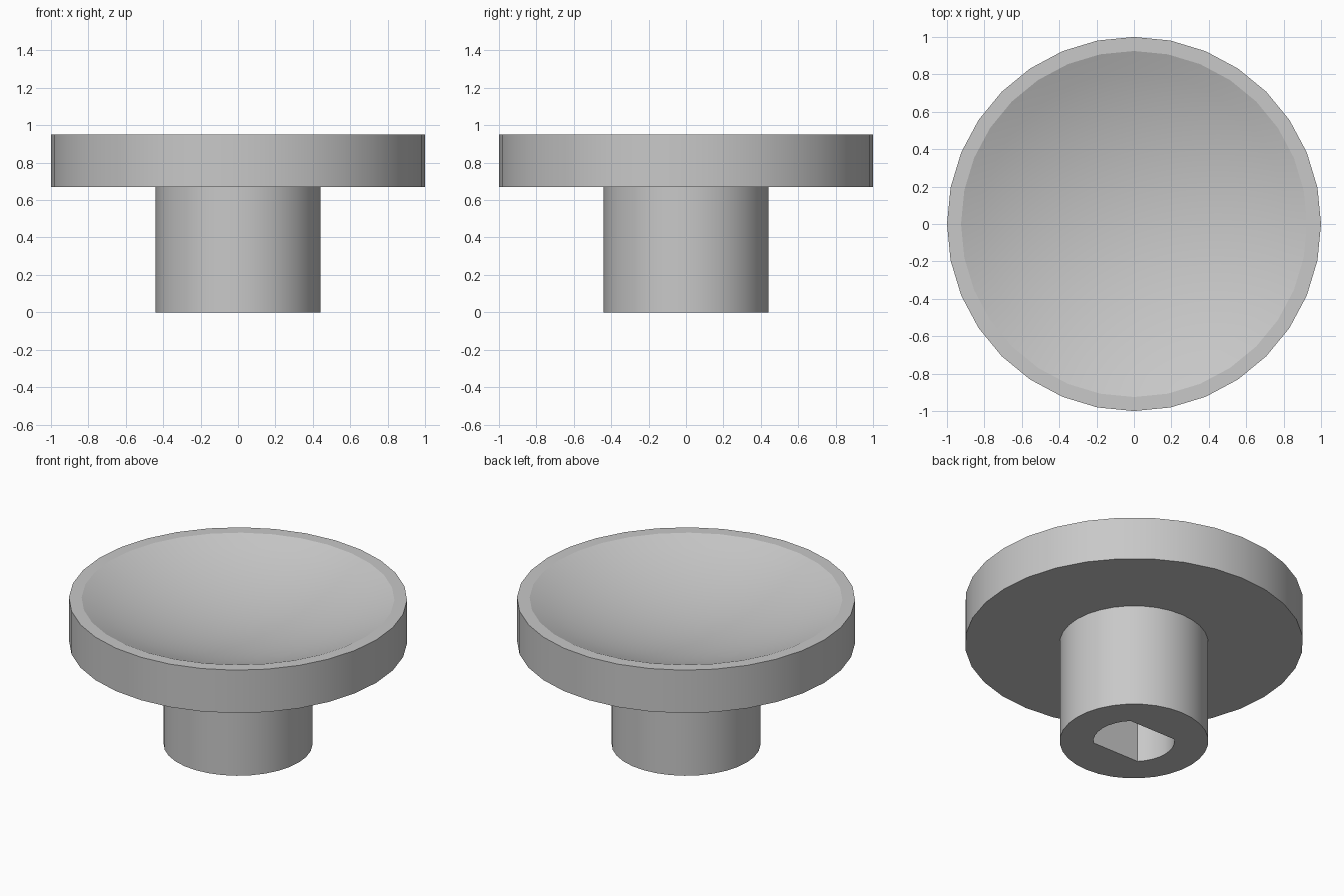
import bpy, bmesh, math

cube = bpy.data.objects.get("Cube")
if cube:
    bpy.data.objects.remove(cube, do_unlink=True)

SIDES = 32
DISH_R, DISH_DEPTH, TOP = 0.925, 0.19, 0.95
HOLE_R, HOLE_TOP = 0.24, 0.5
FLAT = HOLE_R * math.sin(math.pi / 4)   # half width across the socket flats

grey = bpy.data.materials.new("light_grey")
grey.use_nodes = True
colour = (0.58, 0.58, 0.58, 1)
grey.diffuse_color = colour
grey.node_tree.nodes["Principled BSDF"].inputs["Base Color"].default_value = colour

# Shallow spherical dish, from rim to centre
sphere_r = (DISH_R ** 2 + DISH_DEPTH ** 2) / (2 * DISH_DEPTH)
edge_angle = math.asin(DISH_R / sphere_r)
STEPS = 8
dish = []
for i in range(STEPS):
    a = edge_angle * (1 - i / STEPS)
    dish.append((sphere_r * math.sin(a), TOP - DISH_DEPTH + sphere_r * (1 - math.cos(a))))

# Profile from the socket ceiling, down and round the stem, up to the dish
profile = [(HOLE_R, HOLE_TOP), (HOLE_R, 0), (0.44, 0), (0.44, 0.67),
           (1, 0.67), (1, TOP)] + dish

bm = bmesh.new()
rings = []
for r, z in profile:
    ring = []
    for k in range(SIDES):
        a = math.tau * k / SIDES
        y = r * math.sin(a)
        if r == HOLE_R:                  # socket has two parallel flats
            y = max(-FLAT, min(FLAT, y))
        ring.append(bm.verts.new((r * math.cos(a), y, z)))
    rings.append(ring)
for low, high in zip(rings, rings[1:]):
    for k in range(SIDES):
        n = (k + 1) % SIDES
        bm.faces.new((low[k], low[n], high[n], high[k]))

# Socket ceiling and dish centre
bm.faces.new(rings[0])
centre = bm.verts.new((0, 0, TOP - DISH_DEPTH))
for k in range(SIDES):
    bm.faces.new((rings[-1][k], rings[-1][(k + 1) % SIDES], centre))
bmesh.ops.recalc_face_normals(bm, faces=bm.faces)

mesh = bpy.data.meshes.new("knob")
bm.to_mesh(mesh)
bm.free()
mesh.materials.append(grey)
knob = bpy.data.objects.new("knob", mesh)
bpy.context.collection.objects.link(knob)

bpy.ops.object.select_all(action="DESELECT")
knob.select_set(True)
bpy.context.view_layer.objects.active = knob
bpy.ops.object.shade_smooth_by_angle(angle=math.radians(20))
